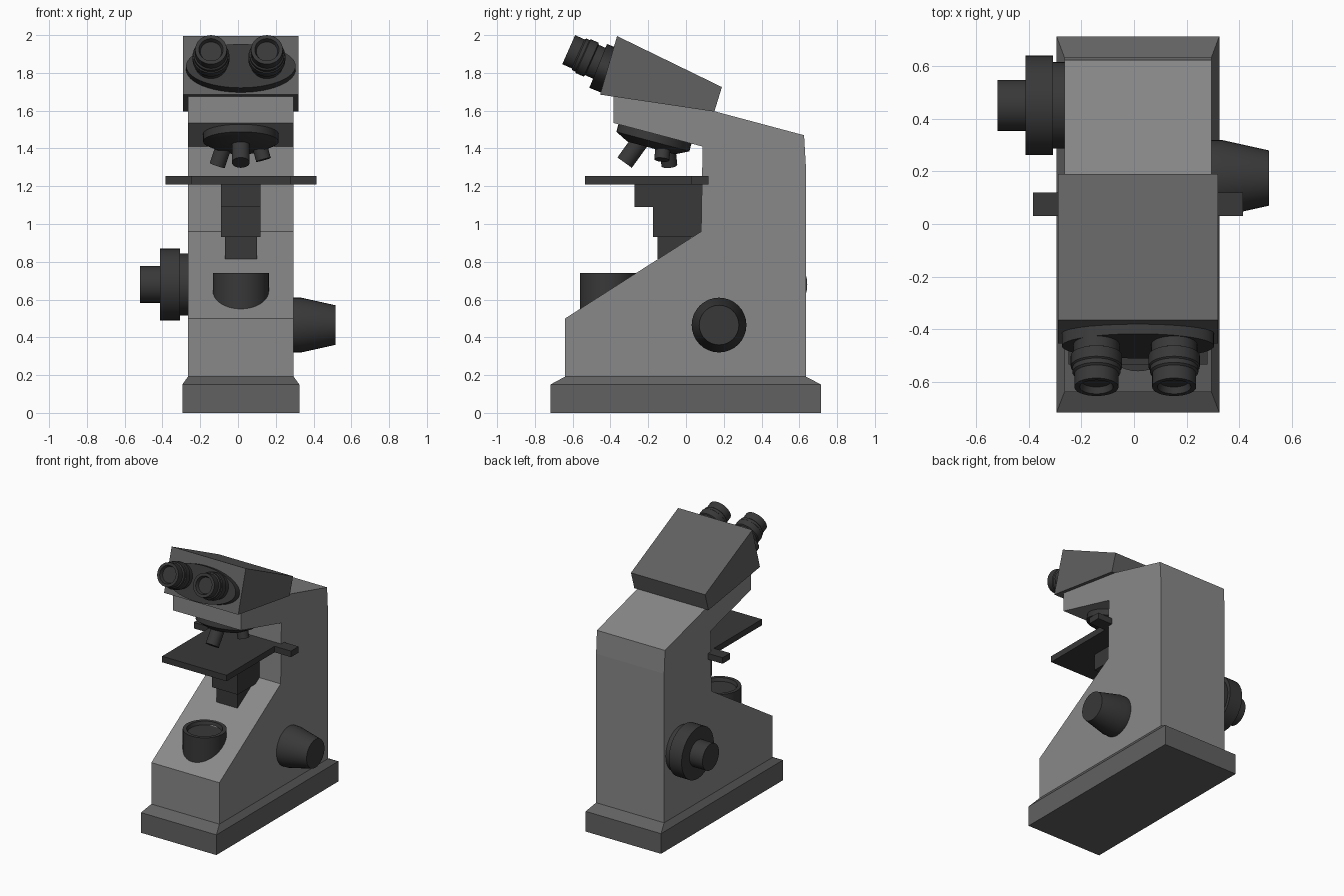
import bpy, bmesh, math
from mathutils import Vector

if "Cube" in bpy.data.objects:
    bpy.data.objects.remove(bpy.data.objects["Cube"])

CX = 0.015  # centre line of the body


def material(name, v):
    m = bpy.data.materials.new(name)
    m.diffuse_color = (v, v, v, 1)
    m.use_nodes = True
    m.node_tree.nodes["Principled BSDF"].inputs["Base Color"].default_value = m.diffuse_color
    return m


LIGHT = material("light_grey", 0.25)
MID = material("mid_grey", 0.12)
DARK = material("dark_grey", 0.04)


def finish(name, bm, mat, smooth=False):
    bmesh.ops.recalc_face_normals(bm, faces=bm.faces[:])
    me = bpy.data.meshes.new(name)
    bm.to_mesh(me)
    bm.free()
    ob = bpy.data.objects.new(name, me)
    bpy.context.collection.objects.link(ob)
    me.materials.append(mat)
    if smooth:
        bpy.ops.object.select_all(action='DESELECT')
        ob.select_set(True)
        bpy.context.view_layer.objects.active = ob
        bpy.ops.object.shade_smooth_by_angle(angle=math.radians(30))
    return ob


def extrude_side(name, profile, x0, x1, mat):
    """Side outline given as (y, z), extruded across x."""
    bm = bmesh.new()
    f = bm.faces.new([bm.verts.new((x0, y, z)) for y, z in profile])
    r = bmesh.ops.extrude_face_region(bm, geom=[f])
    vs = [g for g in r["geom"] if isinstance(g, bmesh.types.BMVert)]
    bmesh.ops.translate(bm, verts=vs, vec=(x1 - x0, 0, 0))
    return finish(name, bm, mat)


def box(name, x, y, z, mat):
    return extrude_side(name, [(y[0], z[0]), (y[1], z[0]), (y[1], z[1]), (y[0], z[1])], x[0], x[1], mat)


def lathe(name, profile, origin, axis, mat, n=32, sx=1.0):
    """Outline of (radius, distance) turned round an axis; both ends are capped."""
    bm = bmesh.new()
    rings = []
    for r, t in profile:
        rings.append([bm.verts.new((sx * r * math.cos(a), r * math.sin(a), t))
                      for a in (2 * math.pi * i / n for i in range(n))])
    for a, b in zip(rings, rings[1:]):
        for i in range(n):
            j = (i + 1) % n
            bm.faces.new((a[i], a[j], b[j], b[i]))
    bm.faces.new(rings[0])
    bm.faces.new(rings[-1])
    ob = finish(name, bm, mat, True)
    ob.location = origin
    ob.rotation_mode = 'QUATERNION'
    ob.rotation_quaternion = Vector(axis).to_track_quat('Z', 'Y')
    return ob


# Base with chamfered top edge
bm = bmesh.new()
loops = []
for x0, x1, y0, y1, z in [(-.295, .325, -.718, .715, 0), (-.295, .325, -.718, .715, .15),
                          (-.265, .295, -.64, .635, .192)]:
    loops.append([bm.verts.new(p) for p in ((x0, y0, z), (x1, y0, z), (x1, y1, z), (x0, y1, z))])
for a, b in zip(loops, loops[1:]):
    for i in range(4):
        bm.faces.new((a[i], a[(i + 1) % 4], b[(i + 1) % 4], b[i]))
bm.faces.new(loops[0])
bm.faces.new(loops[-1])
finish("base", bm, MID)

# Body: sloped foot, column and arm in one outline
extrude_side("body", [(-.64, .19), (-.64, .5), (.08, .96), (.088, 1.41), (-.385, 1.535),
                      (-.385, 1.676), (.15, 1.597), (.625, 1.47), (.635, 1.3), (.635, .19)],
             -.265, .295, LIGHT)

# Head
extrude_side("head", [(-.455, 1.685), (-.365, 1.995), (.19, 1.725), (.15, 1.595)], -.29, .32, MID)

# Oval plate and the two eyepieces
tilt = math.radians(22)
lathe("eyepiece_plate", [(.125, -.12), (.125, 0)], (CX, -.465, 1.837),
      (0, -math.cos(tilt), math.sin(tilt)), DARK, 48, sx=.29 / .125)
tilt = math.radians(24)
for side, x in (("left", -.143), ("right", .153)):
    lathe("eyepiece_" + side,
          [(.088, -.26), (.088, -.135), (.098, -.13), (.098, -.085), (.092, -.08), (.092, -.062),
           (.084, -.055), (.084, 0), (.064, 0), (.056, -.025)],
          (x, -.621, 1.923), (0, -math.cos(tilt), math.sin(tilt)), DARK)

# Revolving nosepiece and objectives
tilt = math.radians(15)
lathe("nosepiece", [(.2, -.04), (.2, .04), (.13, .075)], (CX, -.165, 1.475),
      (0, -math.sin(tilt), -math.cos(tilt)), DARK, 40)
for name, start, tip, r in (("front", (CX, -.235, 1.45), (CX, -.325, 1.325), .047),
                            ("left", (-.07, -.1, 1.43), (-.11, -.088, 1.31), .042),
                            ("right", (.11, -.12, 1.43), (.135, -.128, 1.34), .04)):
    d = Vector(tip) - Vector(start)
    lathe("objective_" + name, [(r, 0), (r, d.length)], start, d, DARK, 24)

# Stage plate with side ears, and the stepped bracket below
box("stage", (-.25, .28), (-.535, .09), (1.21, 1.255), DARK)
box("stage_ears", (-.385, .415), (.03, .12), (1.21, 1.255), DARK)
extrude_side("stage_bracket", [(-.272, 1.212), (-.272, 1.09), (-.175, 1.09), (-.175, .93),
                               (.085, .93), (.085, 1.212)], -.09, .12, DARK)
box("condenser_block", (-.07, .1), (-.15, .03), (.815, .935), DARK)

# Lamp housing standing in the slope
lathe("lamp", [(.148, .45), (.148, .74), (.122, .74), (.115, .715)], (CX, -.413, 0), (0, 0, 1), DARK, 40)

# Focus knobs: stepped on the left, tapered on the right
lathe("focus_knob_left", [(.165, 0), (.165, .05), (.19, .05), (.19, .155), (.097, .155), (.097, .262)],
      (-.258, .452, .68), (-1, 0, 0), DARK, 40)
lathe("focus_knob_right", [(.145, 0), (.145, .045), (.105, .225)], (.29, .175, .465), (1, 0, 0), DARK, 32)
